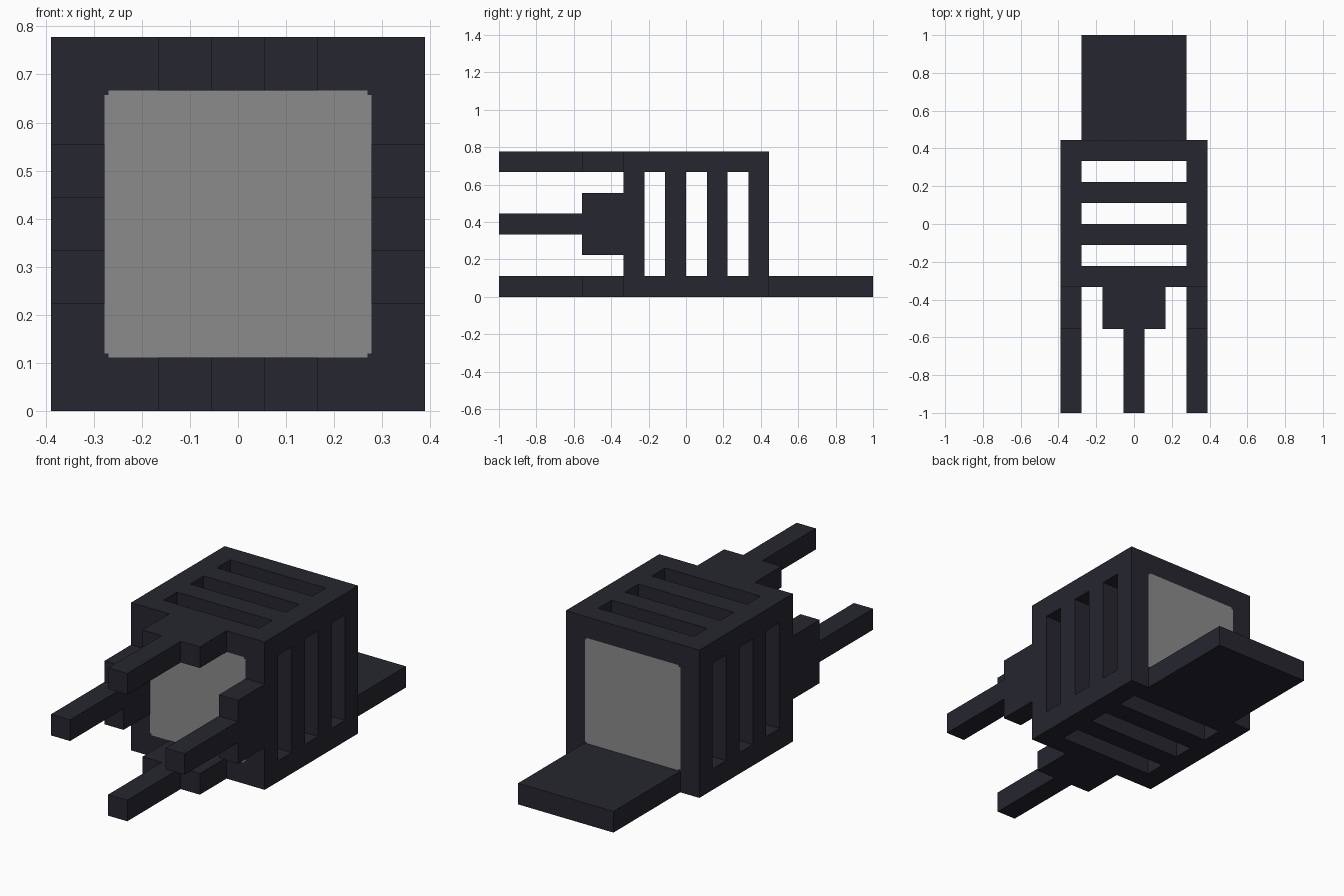
import bpy
import bmesh
import math
from mathutils import Matrix, Vector

U = 1 / 9                        # one block of the design
AXIS = Vector((0, 0, 3.5 * U))   # centre line of the cage, running along y

if "Cube" in bpy.data.objects:
    bpy.data.objects.remove(bpy.data.objects["Cube"], do_unlink=True)


def make_material(name, color):
    mat = bpy.data.materials.new(name)
    mat.use_nodes = True
    mat.diffuse_color = color
    mat.node_tree.nodes["Principled BSDF"].inputs["Base Color"].default_value = color
    return mat


dark = make_material("dark_slate", (0.019, 0.019, 0.029, 1))
grey = make_material("pane_grey", (0.26, 0.26, 0.26, 1))


def add_box(bm, low, high, turn=0):
    """Box between two corners in blocks about the centre line, turned round y."""
    low, high = Vector(low) * U, Vector(high) * U
    place = Matrix.Translation(AXIS) @ Matrix.Rotation(turn, 4, "Y")
    place = place @ Matrix.Translation((low + high) / 2)
    bmesh.ops.create_cube(bm, size=1, matrix=place @ Matrix.Diagonal((*(high - low), 1)))


def finish(bm, name, mat):
    mesh = bpy.data.meshes.new(name)
    bm.to_mesh(mesh)
    bm.free()
    mesh.materials.append(mat)
    obj = bpy.data.objects.new(name, mesh)
    bpy.context.collection.objects.link(obj)


turns = [i * math.pi / 2 for i in range(4)]
sides = dict(zip(("top", "left", "bottom", "right"), turns))

# Slatted cage: four long corner beams joined by four square rings of slats
cage = bmesh.new()
for turn in turns:
    add_box(cage, (2.5, -3, 2.5), (3.5, 4, 3.5), turn)
    for y in (-3, -1, 1, 3):
        add_box(cage, (-2.5, y, 2.5), (2.5, y + 1, 3.5), turn)
    # Tiny corner tabs that notch the panes
    for y in (-3, 3):
        add_box(cage, (2.42, y, 2.42), (2.5, y + 1, 2.5), turn)
finish(cage, "slatted_cage", dark)

# Panes closing both ends, cross-shaped to fit around the corner tabs
for name, y in (("front_pane", -3), ("back_pane", 3)):
    pane = bmesh.new()
    add_box(pane, (-2.42, y, -2.5), (2.42, y + 1, 2.5))
    for x in (-2.5, 2.42):
        add_box(pane, (x, y, -2.42), (x + 0.08, y + 1, 2.42))
    finish(pane, name, grey)

# A stepped prong on the front of each side
for side, turn in sides.items():
    prong = bmesh.new()
    add_box(prong, (-1.5, -5, 2.5), (1.5, -3, 3.5), turn)
    add_box(prong, (-0.5, -9, 2.5), (0.5, -5, 3.5), turn)
    finish(prong, side + "_prong", dark)

# Flat plate sticking out at the back
plate = bmesh.new()
add_box(plate, (-2.5, 4, -3.5), (2.5, 9, -2.5))
finish(plate, "rear_plate", dark)
